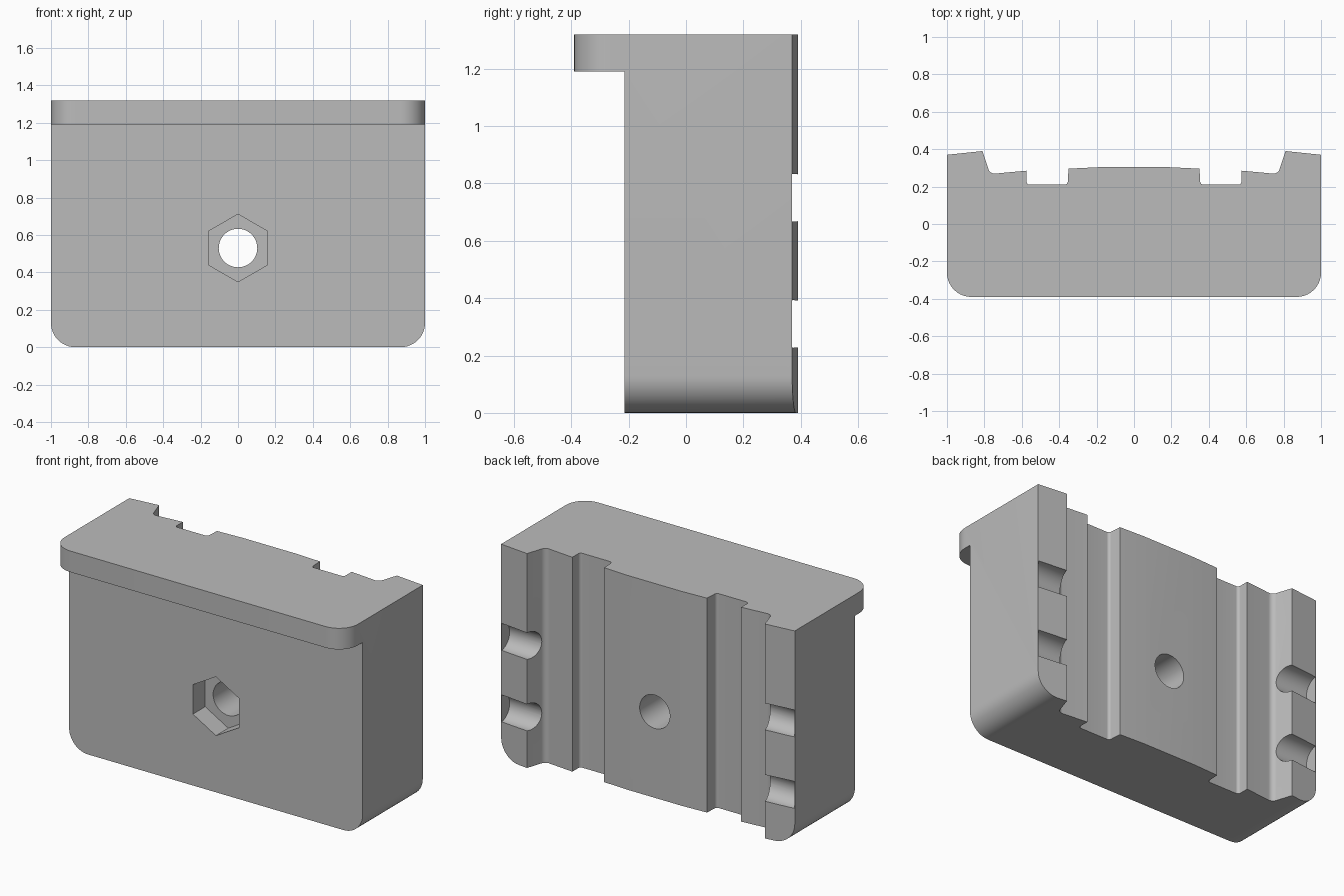
import bpy, bmesh, math
from mathutils import Vector, Matrix

if "Cube" in bpy.data.objects:
    bpy.data.objects.remove(bpy.data.objects["Cube"])

grey = bpy.data.materials.new("plain grey")
grey.use_nodes = True
colour = (0.5, 0.5, 0.5, 1)
grey.diffuse_color = colour
grey.node_tree.nodes["Principled BSDF"].inputs["Base Color"].default_value = colour


def rounded(points, steps=10):
    """Outline with a tangent arc at each (x, y, radius) corner."""
    out = []
    for i, (x, y, r) in enumerate(points):
        p = Vector((x, y))
        if r == 0:
            out.append(p)
            continue
        a = (Vector(points[i - 1][:2]) - p).normalized()
        b = (Vector(points[(i + 1) % len(points)][:2]) - p).normalized()
        half = a.angle(b) / 2
        centre = p + (a + b).normalized() * (r / math.sin(half))
        start = p + a * (r / math.tan(half)) - centre
        end = p + b * (r / math.tan(half)) - centre
        sweep = start.angle_signed(end)
        for k in range(steps + 1):
            out.append(centre + Matrix.Rotation(-sweep * k / steps, 2) @ start)
    return out


def prism(name, outline, low, high, place):
    """Extrude a flat outline; place maps (u, v, depth) to a position."""
    bm = bmesh.new()
    face = bm.faces.new([bm.verts.new(place(p[0], p[1], low)) for p in outline])
    grown = bmesh.ops.extrude_face_region(bm, geom=[face])
    shift = Vector(place(0, 0, high)) - Vector(place(0, 0, low))
    verts = [g for g in grown["geom"] if isinstance(g, bmesh.types.BMVert)]
    bmesh.ops.translate(bm, vec=shift, verts=verts)
    bmesh.ops.recalc_face_normals(bm, faces=bm.faces)
    mesh = bpy.data.meshes.new(name)
    bm.to_mesh(mesh)
    bm.free()
    obj = bpy.data.objects.new(name, mesh)
    bpy.context.collection.objects.link(obj)
    mesh.materials.append(grey)
    return obj


def circle(u, v, r, n, turn=0):
    return [(u + r * math.cos(turn + math.tau * k / n),
             v + r * math.sin(turn + math.tau * k / n)) for k in range(n)]


def along_x(u, v, d): return (d, u, v)
def along_y(u, v, d): return (u, d, v)
def along_z(u, v, d): return (u, v, d)


HEIGHT, FRONT, LIP_Z, R = 1.32, -0.215, 1.19, 0.13

# Body: half plan from the lip corner round to the crowned back, mirrored
half = [(1, -0.39, R), (1, 0.37, 0), (0.81, 0.39, 0), (0.77, 0.267, 0.035),
        (0.575, 0.285, 0), (0.575, 0.21, 0.018), (0.355, 0.21, 0.018),
        (0.35, 0.296, 0), (0.18, 0.304, 0)]
plan = half + [(-x, y, r) for x, y, r in reversed(half)]
body = prism("bracket_body", rounded(plan), 0, HEIGHT, along_z)

cutters = []
# Recess below the overhanging front lip
recess = [(-0.6, -0.2), (FRONT, -0.2), (FRONT, LIP_Z), (-0.6, LIP_Z)]
cutters.append(prism("lip_recess_cutter", recess, -1.2, 1.2, along_x))

# Rounded lower corners and the two rod grooves on each side
for side, s in (("left", 1), ("right", -1)):
    arc = [(1 - R + R * math.cos(t), R - R * math.sin(t))
           for t in [math.pi / 2 * k / 12 for k in range(13)]]
    corner = [(1.1, -0.1), (1.1, R)] + arc + [(1 - R, -0.1)]
    cutters.append(prism(side + "_corner_cutter", [(s * x, z) for x, z in corner],
                         -0.6, 0.6, along_y))
    for level, z in (("lower", 0.31), ("upper", 0.75)):
        cutters.append(prism(f"{side}_{level}_groove_cutter",
                             circle(0.375, z, 0.083, 40), s * 0.72, s * 0.997, along_x))

# Bolt hole and hexagonal nut pocket
cutters.append(prism("bolt_hole_cutter", circle(0, 0.53, 0.103, 48), -0.6, 0.6, along_y))
cutters.append(prism("nut_pocket_cutter", circle(0, 0.53, 0.181, 6, math.pi / 2),
                     -0.6, FRONT + 0.12, along_y))

for cutter in cutters:
    cutter.hide_render = True
    cutter.hide_set(True)
    cut = body.modifiers.new(cutter.name, "BOOLEAN")
    cut.operation = "DIFFERENCE"
    cut.solver = "EXACT"
    cut.object = cutter

# Apply the cuts and remove the helpers
bpy.context.view_layer.objects.active = body
body.select_set(True)
for name in [m.name for m in body.modifiers]:
    bpy.ops.object.modifier_apply(modifier=name)
for cutter in cutters:
    bpy.data.objects.remove(cutter)
bpy.ops.object.shade_smooth_by_angle(angle=math.radians(25))
